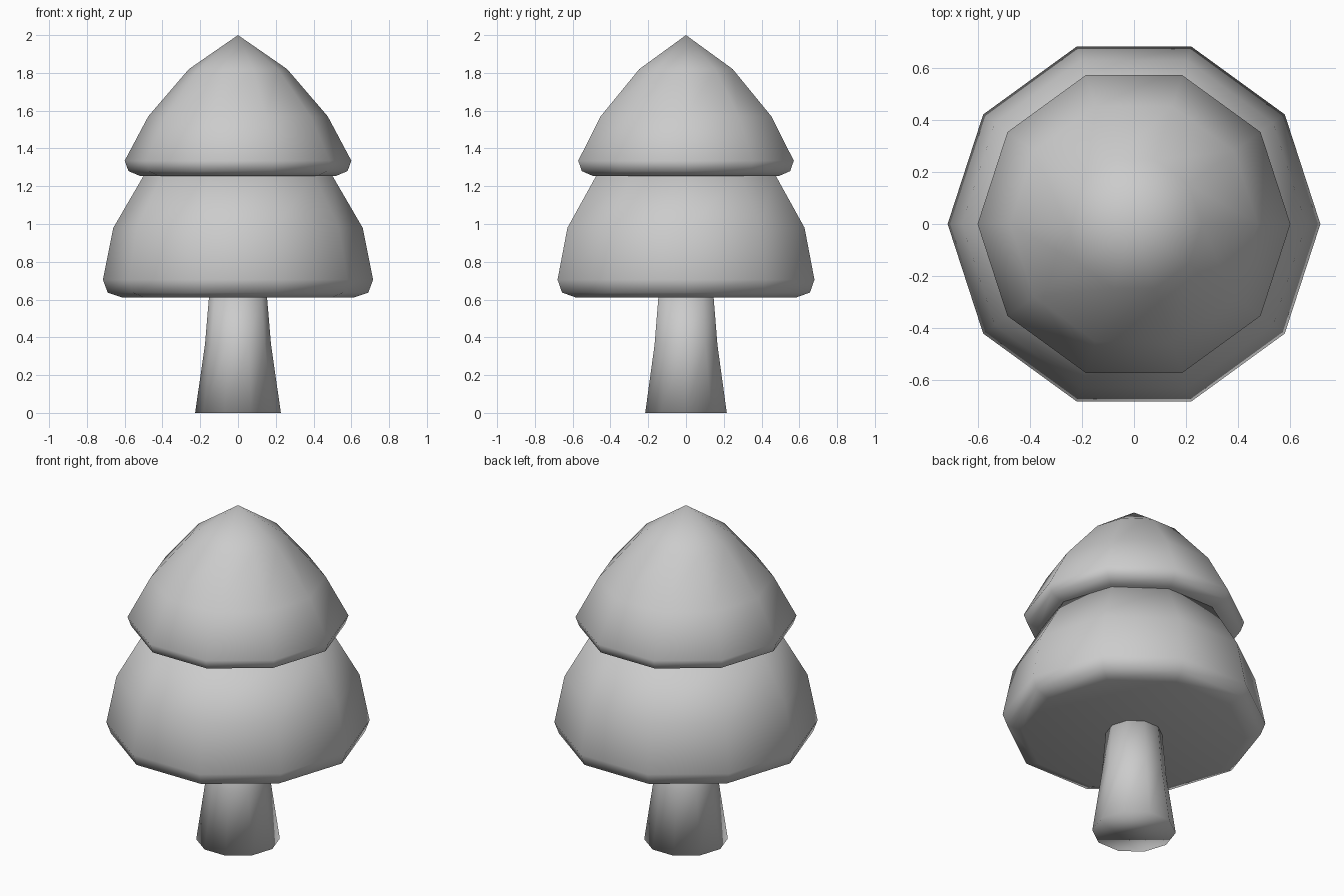
import bpy, bmesh
from math import cos, sin, tau

if "Cube" in bpy.data.objects:
    bpy.data.objects.remove(bpy.data.objects["Cube"])

SIDES = 10


def lathe(name, profile):
    """Revolve (radius, z) points, bottom to top, into a closed smooth solid."""
    bm = bmesh.new()
    rings = []
    for r, z in profile:
        if r == 0:
            rings.append([bm.verts.new((0, 0, z))] * SIDES)
        else:
            rings.append([bm.verts.new((r * cos(tau * i / SIDES), r * sin(tau * i / SIDES), z))
                          for i in range(SIDES)])
    for low, high in zip(rings, rings[1:]):
        for i in range(SIDES):
            j = (i + 1) % SIDES
            quad = dict.fromkeys((low[i], low[j], high[j], high[i]))
            bm.faces.new(list(quad))
    bm.faces.new(rings[0][::-1])
    if profile[-1][0] > 0:
        bm.faces.new(rings[-1])
    for f in bm.faces:
        f.smooth = True
    mesh = bpy.data.meshes.new(name)
    bm.to_mesh(mesh)
    bm.free()
    obj = bpy.data.objects.new(name, mesh)
    bpy.context.collection.objects.link(obj)
    return obj


# Flared trunk
lathe("trunk", [(0.227, 0), (0.175, 0.36), (0.153, 0.62)])

# Lower foliage tier with rounded underside rim
lathe("lower_foliage", [(0.61, 0.61), (0.69, 0.637), (0.715, 0.705),
                        (0.66, 0.98), (0.497, 1.26)])

# Upper foliage tier rising to a point
lathe("upper_foliage", [(0.52, 1.255), (0.58, 1.28), (0.60, 1.335),
                        (0.475, 1.57), (0.26, 1.82), (0, 2.0)])
